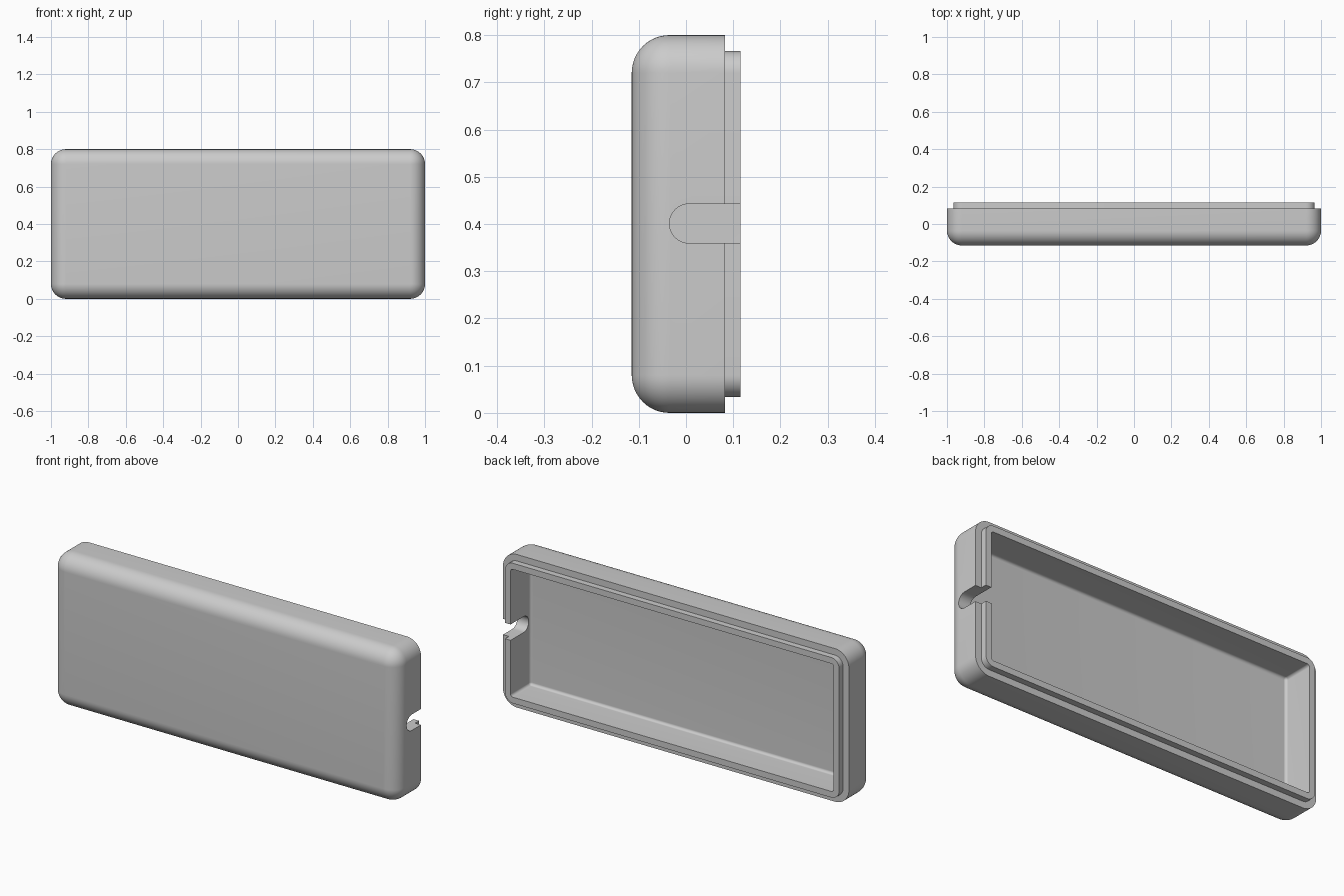
import bpy
import bmesh
from math import sin, cos, pi

cube = bpy.data.objects.get("Cube")
if cube:
    bpy.data.objects.remove(cube, do_unlink=True)

HALF_W, HALF_H = 1.0, 0.4      # outer half width and height
RADIUS = 0.08                  # outer corner and edge radius
FRONT, RIM, LIP = -0.115, 0.083, 0.115
STEP, WALL = 0.034, 0.066      # lip setback, shell thickness
SEGS = 12


def make_object(name, bm):
    mesh = bpy.data.meshes.new(name)
    bmesh.ops.recalc_face_normals(bm, faces=bm.faces)
    bm.to_mesh(mesh)
    bm.free()
    obj = bpy.data.objects.new(name, mesh)
    bpy.context.collection.objects.link(obj)
    return obj


def ring(bm, inset, y):
    """Rounded rectangle outline set in from the outer wall."""
    r = max(RADIUS - inset, 0.0)
    cx, cz = HALF_W - RADIUS, HALF_H - RADIUS
    verts = []
    for corner, (sx, sz) in enumerate([(1, 1), (-1, 1), (-1, -1), (1, -1)]):
        for i in range(SEGS + 1):
            a = (corner + i / SEGS) * pi / 2
            verts.append(bm.verts.new((sx * cx + r * cos(a), y,
                                       HALF_H + sz * cz + r * sin(a))))
    return verts


def fillet(r):
    """Insets and depths of a quarter round, from the flat face to the wall."""
    arc = [i / SEGS * pi / 2 for i in range(SEGS + 1)]
    return [(RADIUS - r * sin(a), FRONT + RADIUS - r * cos(a)) for a in arc]


# Shell section: outer wall, stepped rim, then the cavity wall and floor
profile = fillet(RADIUS)
profile += [(0, RIM), (STEP, RIM), (STEP, LIP), (WALL, LIP)]
profile += fillet(RADIUS - WALL)[::-1]

bm = bmesh.new()
rings = [ring(bm, *p) for p in profile]
for a, b in zip(rings, rings[1:]):
    for i in range(len(a)):
        j = (i + 1) % len(a)
        bm.faces.new((a[i], a[j], b[j], b[i]))
bm.faces.new(rings[0])
bm.faces.new(rings[-1])
bmesh.ops.remove_doubles(bm, verts=bm.verts, dist=0.0001)
case = make_object("case_shell", bm)

# Round-ended cable notch through one end wall
NOTCH_R, NOTCH_Y = 0.0415, 0.0065
outline = [(0.2, NOTCH_R), (0.2, -NOTCH_R)]
for i in range(25):
    a = -pi / 2 - i / 24 * pi
    outline.append((NOTCH_Y + NOTCH_R * cos(a), NOTCH_R * sin(a)))
bm = bmesh.new()
base = bm.faces.new([bm.verts.new((0.85, y, HALF_H + 0.001 + z)) for y, z in outline])
ext = bmesh.ops.extrude_face_region(bm, geom=[base])
moved = [v for v in ext["geom"] if isinstance(v, bmesh.types.BMVert)]
bmesh.ops.translate(bm, verts=moved, vec=(0.3, 0, 0))
cutter = make_object("notch_cutter", bm)
cutter.hide_render = True

bpy.ops.object.select_all(action='DESELECT')
case.select_set(True)
bpy.context.view_layer.objects.active = case
cut = case.modifiers.new("notch", 'BOOLEAN')
cut.operation = 'DIFFERENCE'
cut.solver = 'EXACT'
cut.object = cutter
bpy.ops.object.modifier_apply(modifier=cut.name)
bpy.data.objects.remove(cutter, do_unlink=True)

# Single grey plastic
grey = bpy.data.materials.new("grey_plastic")
grey.use_nodes = True
colour = (0.6, 0.6, 0.6, 1)
grey.diffuse_color = colour
grey.node_tree.nodes["Principled BSDF"].inputs["Base Color"].default_value = colour
case.data.materials.clear()
case.data.materials.append(grey)
bpy.ops.object.shade_smooth_by_angle(angle=pi / 6)
